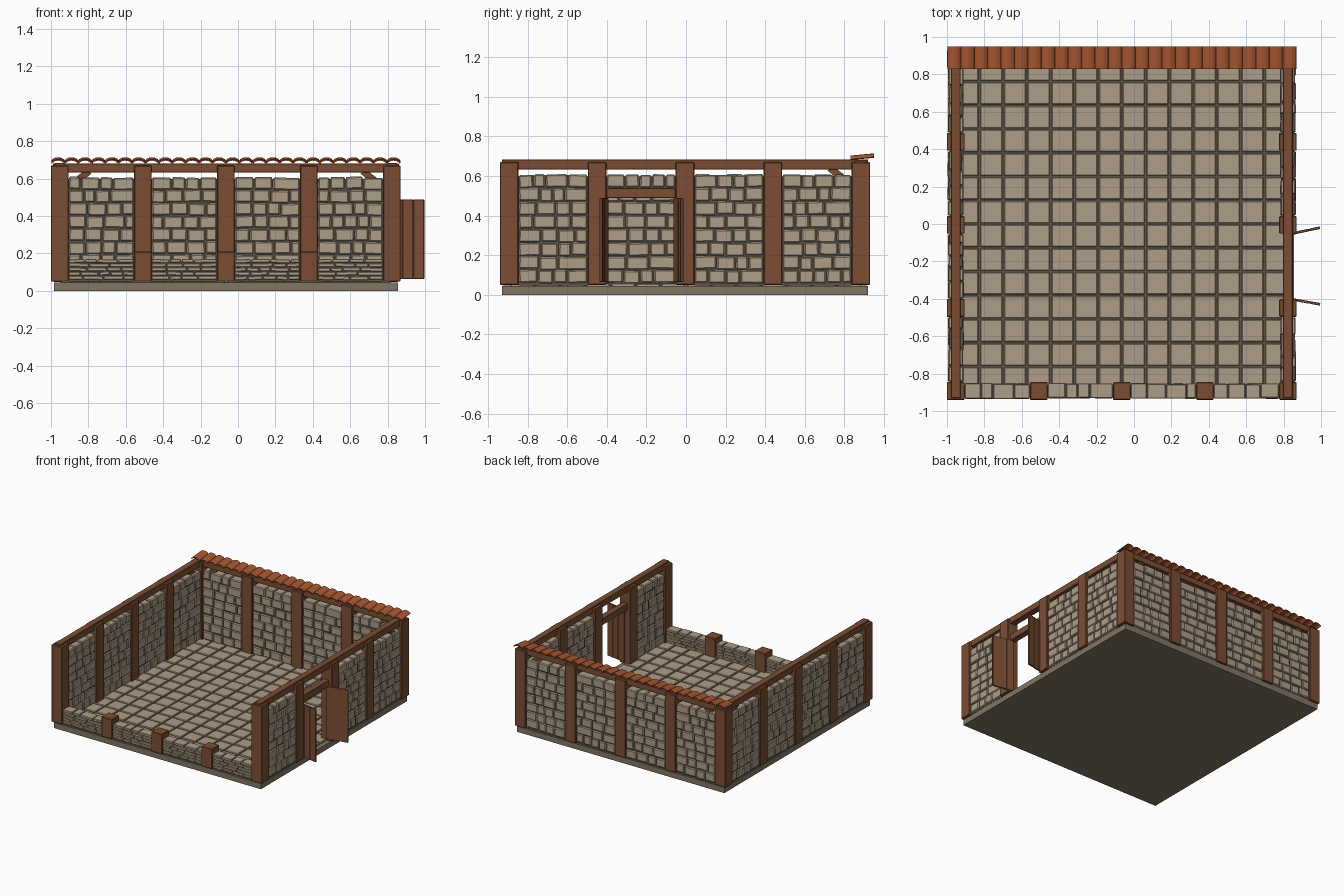
import bpy, bmesh, math, random
from mathutils import Matrix, Vector

random.seed(4)
cube = bpy.data.objects.get("Cube")
if cube:
    bpy.data.objects.remove(cube)


def material(name, rgb):
    m = bpy.data.materials.new(name)
    m.use_nodes = True
    m.diffuse_color = (*rgb, 1)
    m.node_tree.nodes["Principled BSDF"].inputs["Base Color"].default_value = (*rgb, 1)
    return m


STONE = material("pale stone", (0.42, 0.34, 0.245))
SLAB = material("grey stone", (0.22, 0.18, 0.13))
MORTAR = material("dark mortar", (0.11, 0.088, 0.06))
WOOD = material("brown wood", (0.2, 0.076, 0.034))
CLAY = material("roof clay", (0.39, 0.095, 0.032))


def box(bm, low, high, tilt=None, bevel=0.0):
    """Add a box between two corners, optionally tilted about its centre."""
    low, high = Vector(low), Vector(high)
    part = bmesh.new()
    bmesh.ops.create_cube(part, size=1)
    if bevel:
        bmesh.ops.scale(part, vec=high - low, verts=part.verts)
        bmesh.ops.bevel(part, geom=part.edges[:], offset=bevel, segments=1, affect="EDGES")
    else:
        bmesh.ops.scale(part, vec=high - low, verts=part.verts)
    turn = tilt.to_4x4() if tilt else Matrix()
    bmesh.ops.transform(part, matrix=Matrix.Translation((low + high) / 2) @ turn, verts=part.verts)
    mesh = bpy.data.meshes.new("part")
    part.to_mesh(mesh)
    part.free()
    bm.from_mesh(mesh)
    bpy.data.meshes.remove(mesh)


def finish(name, bm, mat, matrix=None):
    mesh = bpy.data.meshes.new(name)
    bm.to_mesh(mesh)
    bm.free()
    mesh.materials.append(mat)
    obj = bpy.data.objects.new(name, mesh)
    bpy.context.collection.objects.link(obj)
    if matrix:
        obj.matrix_world = matrix
    return obj


def single(name, low, high, mat, bevel=0.0):
    bm = bmesh.new()
    box(bm, low, high, bevel=bevel)
    return finish(name, bm, mat)


# Shared layout
CX, CY = -0.065, -0.005
BAY, HALF = 0.444, 0.888
POST = 0.047
FLOOR, WALL_TOP, POST_TOP = 0.058, 0.61, 0.67
LEFT, RIGHT, FRONT, BACK = CX - HALF, CX + HALF, CY - HALF, CY + HALF

# Base slab and floor tiles
single("base_slab", (CX - 0.92, CY - 0.925, 0), (CX + 0.92, CY + 0.925, 0.045), SLAB)
single("floor_grout", (CX - 0.88, CY - 0.88, 0.045), (CX + 0.88, CY + 0.88, 0.048), MORTAR)
bm = bmesh.new()
STEP = 0.127
for i in range(-7, 7):
    for j in range(-7, 7):
        x, y = CX + i * STEP, j * STEP
        box(bm, (x + 0.005, y + 0.005, 0.04),
            (x + STEP - 0.005, y + STEP - 0.005, FLOOR + random.uniform(-0.002, 0.001)), bevel=0.004)
finish("floor_tiles", bm, STONE)


# Stone wall panels, laid in local x and z, then turned into place
def panel(name, matrix, top, rows):
    width = BAY - 2 * POST
    stones = bmesh.new()
    height = (top - FLOOR) / rows
    for r in range(rows):
        x = -width / 2
        z = FLOOR + r * height
        while x < width / 2 - 0.001:
            length = random.uniform(0.06, 0.115)
            if width / 2 - x - length < 0.045:
                length = width / 2 - x
            out, back = random.uniform(0.034, 0.043), random.uniform(0.034, 0.043)
            lift = random.uniform(-0.06, 0.04) * height
            tilt = Matrix.Rotation(random.uniform(-0.025, 0.025), 3, "Y")
            box(stones, (x + 0.003, -out, z + 0.002 + lift),
                (x + length - 0.003, back, z + height - 0.002 + lift), tilt, min(0.006, height * 0.12))
            x += length
    finish(name + "_stones", stones, STONE, matrix)
    core = bmesh.new()
    box(core, (-width / 2, -0.03, 0.048), (width / 2, 0.03, top - 0.012))
    finish(name + "_mortar", core, MORTAR, matrix)


quarter = Matrix.Rotation(math.pi / 2, 4, "Z")
for i in range(4):
    along = (i - 1.5) * BAY
    panel(f"back_wall_{i + 1}", Matrix.Translation((CX + along, BACK, 0)), WALL_TOP, 8)
    panel(f"front_low_wall_{i + 1}", Matrix.Translation((CX + along, FRONT, 0)), 0.172, 5)
    panel(f"left_side_wall_{i + 1}", Matrix.Translation((LEFT, CY + along, 0)) @ quarter, WALL_TOP, 8)
    if i != 1:
        panel(f"right_side_wall_{i + 1}", Matrix.Translation((RIGHT, CY + along, 0)) @ quarter, WALL_TOP, 8)

# Posts around the edge, short along the front
for i in range(5):
    for j in range(5):
        if i in (0, 4) or j in (0, 4):
            x, y = CX + (i - 2) * BAY, CY + (j - 2) * BAY
            short = j == 0 and i in (1, 2, 3)
            single("short_post" if short else "tall_post", (x - POST, y - POST, 0.05),
                   (x + POST, y + POST, 0.21 if short else POST_TOP), WOOD, 0.004)

# Top beams
for name, x in (("left_top_beam", LEFT), ("right_top_beam", RIGHT)):
    single(name, (x - 0.026, CY - 0.925, 0.632), (x + 0.026, CY + 0.925, 0.684), WOOD, 0.003)
single("back_top_beam", (CX - 0.925, BACK - 0.026, 0.632), (CX + 0.925, BACK + 0.026, 0.682), WOOD, 0.003)

# Diagonal braces in the back corners
for name, x, y, axis, sign in (("back_brace_left", LEFT + 0.09, BACK, "Y", -1),
                               ("back_brace_right", RIGHT - 0.09, BACK, "Y", 1),
                               ("side_brace_left", LEFT, BACK - 0.09, "X", -1),
                               ("side_brace_right", RIGHT, BACK - 0.09, "X", -1)):
    bm = bmesh.new()
    size = Vector((0.085, 0.018, 0.018)) if axis == "Y" else Vector((0.018, 0.085, 0.018))
    centre = Vector((x, y, 0.588))
    box(bm, centre - size, centre + size, Matrix.Rotation(sign * math.radians(38), 3, axis))
    finish(name, bm, WOOD)

# Doorway lintel and two open plank doors
door_low, door_high = CY - BAY + POST, CY - POST
single("door_lintel", (RIGHT - 0.025, door_low, 0.488), (RIGHT + 0.025, door_high, 0.54), WOOD, 0.003)
for name, y, angle in (("door_leaf_front", door_low + 0.003, -10), ("door_leaf_back", door_high - 0.004, 12)):
    bm = bmesh.new()
    for k in range(3):
        box(bm, (k * 0.059, -0.007, 0.064), (k * 0.059 + 0.057, 0.007, 0.488), bevel=0.002)
    box(bm, (0, -0.004, 0.066), (0.175, 0.004, 0.486))
    finish(name, bm, WOOD,
           Matrix.Translation((RIGHT, y, 0)) @ Matrix.Rotation(math.radians(angle), 4, "Z"))

# Row of curved roof tiles along the back wall
bm = bmesh.new()
COUNT, ARC = 26, 6
pitch = 1.865 / COUNT
for n in range(COUNT):
    x0 = CX - 0.9325 + (n + 0.5) * pitch
    rim = []
    for k in range(ARC + 1):
        a = math.pi * (0.08 + 0.84 * k / ARC)
        x = x0 - math.cos(a) * pitch * 0.53
        z = 0.679 + math.sin(a) * 0.024
        rim.append((bm.verts.new((x, 0.83, z)), bm.verts.new((x, 0.948, z + 0.011))))
    for (a, b), (c, d) in zip(rim, rim[1:]):
        bm.faces.new((a, c, d, b))
tiles = finish("roof_tiles", bm, CLAY)
thick = tiles.modifiers.new("thickness", "SOLIDIFY")
thick.thickness = 0.007
thick.offset = -1
